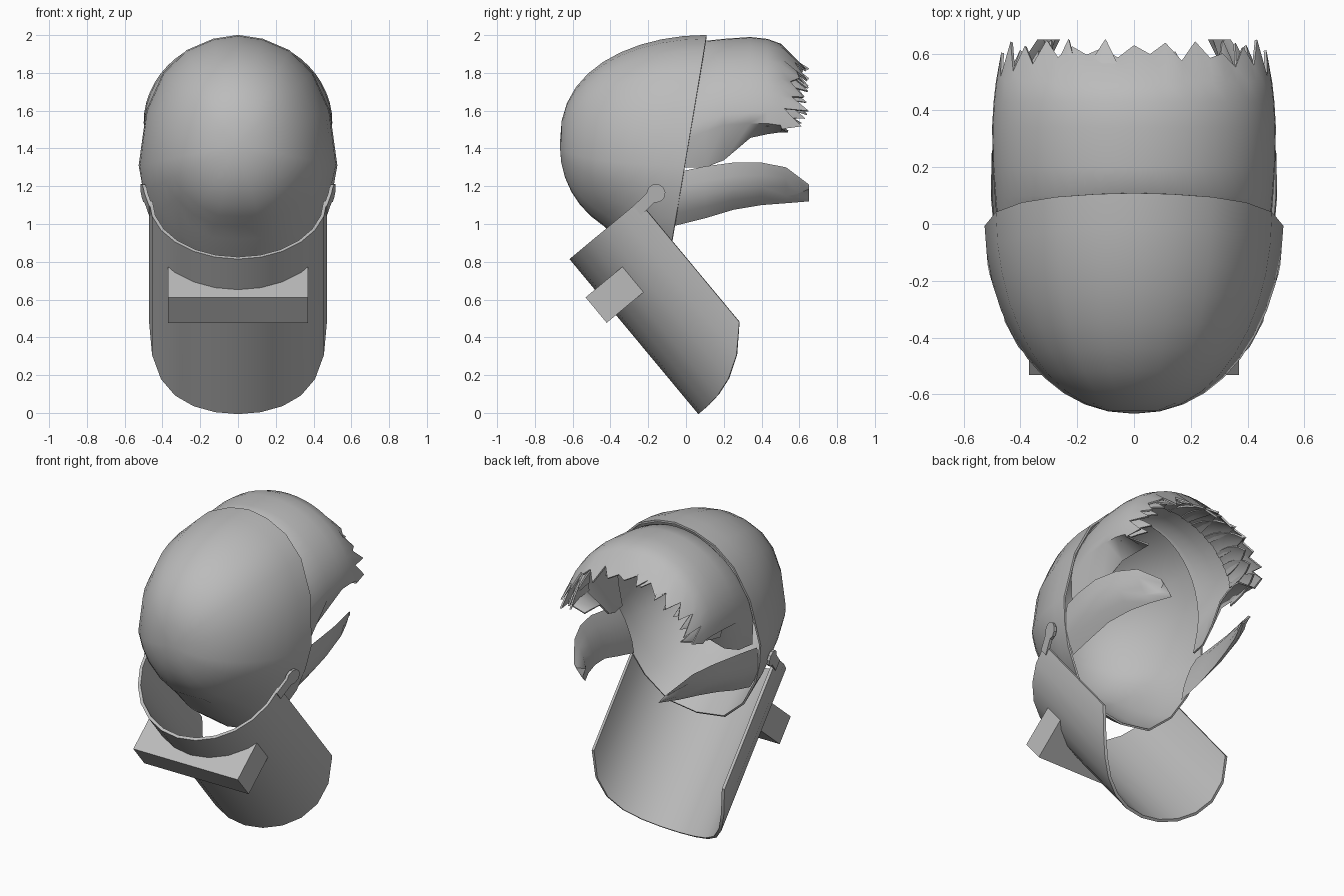
import bpy, bmesh, math, random
from mathutils import Vector

if "Cube" in bpy.data.objects:
    bpy.data.objects.remove(bpy.data.objects["Cube"])

grey = bpy.data.materials.new("plain grey")
grey.use_nodes = True
grey.diffuse_color = (0.5, 0.5, 0.5, 1)
grey.node_tree.nodes["Principled BSDF"].inputs["Base Color"].default_value = (0.5, 0.5, 0.5, 1)


def loft(name, rows, closed=False, caps=False, thick=0, angle=40):
    """Skin a list of point rows into one surface."""
    bm = bmesh.new()
    grid = [[bm.verts.new(p) for p in row] for row in rows]
    n = len(grid[0])
    for a, b in zip(grid, grid[1:]):
        for i in range(n if closed else n - 1):
            j = (i + 1) % n
            bm.faces.new((a[i], a[j], b[j], b[i]))
    if caps:
        bm.faces.new(grid[0])
        bm.faces.new(grid[-1])
    bmesh.ops.remove_doubles(bm, verts=bm.verts, dist=0.0005)
    bmesh.ops.recalc_face_normals(bm, faces=bm.faces)
    mesh = bpy.data.meshes.new(name)
    bm.to_mesh(mesh)
    bm.free()
    mesh.materials.append(grey)
    ob = bpy.data.objects.new(name, mesh)
    bpy.context.collection.objects.link(ob)
    bpy.ops.object.select_all(action="DESELECT")
    ob.select_set(True)
    bpy.context.view_layer.objects.active = ob
    if thick:
        mod = ob.modifiers.new("Thickness", "SOLIDIFY")
        mod.thickness, mod.offset = thick, 0
        bpy.ops.object.modifier_apply(modifier=mod.name)
    bpy.ops.object.shade_smooth_by_angle(angle=math.radians(angle))


def rim_y(z):
    """The cap opening lies on a slightly leaning plane."""
    return 0.11 - 0.168 * (2 - z)


# Rounded cap: rim outline shrinking to a blunt front, tucked in at the nape
half = [(0, 1.995), (.13, 1.975), (.27, 1.915), (.39, 1.8), (.48, 1.6), (.52, 1.31),
        (.495, 1.17), (.45, 1.03), (.35, .86), (.2, .73), (0, .7)]
outline = half + [(-x, z) for x, z in half[-2:0:-1]]
MID, FRONT = 1.42, -.662
rows = []
for k in range(11):
    t = math.radians(9 * k)
    s, c = math.sin(t), max(math.cos(t), 0)
    row = []
    for x, z in outline:
        lean = (z - MID) / math.hypot(x, z - MID)
        if lean > 0:
            f = c ** (.96 - .14 * lean)
        else:
            f = c ** .94 * (1 - .28 * lean * lean * min(1, s / .55))
        row.append((x * f, rim_y(z) * (1 - s) + FRONT * s, MID + (z - MID) * f))
    rows.append(row)
loft("cap", rows, closed=True, thick=0.012)

# Swept fringe: arched shell with a ragged end and a folded lower edge
rng = random.Random(4)
COLS = 26
# y, half width, side height, top height, fold x, fold z
stations = [(None, .478, 1.45, 1.955, .46, 1.3), (.1, .485, 1.49, 1.965, .44, 1.3),
            (.2, .492, 1.525, 1.975, .41, 1.34), (.34, .495, 1.535, 1.985, .37, 1.46),
            (.43, .49, 1.535, 1.975, .35, 1.48), (.5, .482, 1.525, 1.95, .34, 1.49),
            (.61, .465, 1.49, 1.84, .34, 1.49)]
rows = []
for y, w, zb, zt, fx, fz in stations:
    row = []
    for i in range(COLS + 1):
        a = math.pi * i / COLS
        z = zb + (zt - zb) * math.sin(a)
        row.append(Vector((math.cos(a) * w, rim_y(z) - 0.01 if y is None else y, z)))
    rows.append(row)
# Zigzag the last row, with deeper notches at the sides
for i, (p, q) in enumerate(zip(rows[-2], rows[-1])):
    depth = .6 * math.sin(math.pi * i / COLS)
    reach = rng.uniform(.75, 1.4) if i % 2 else rng.uniform(0, .3) + depth
    rows[-1][i] = p.lerp(q, reach)
    rows[-1][i].z += rng.uniform(-.02, .01)
for row, (y, w, zb, zt, fx, fz) in zip(rows, stations):
    yc = rim_y(fz) if y is None else min(y, .54)
    row.insert(0, Vector((fx, yc, fz)))
    row.append(Vector((-fx, yc, fz)))
loft("fringe", rows, thick=0.01, angle=50)

# Pointed tufts layered under the fringe, curling down and inwards
COUNT = 14
for k in range(COUNT):
    mid = math.pi * (k + .5) / COUNT + rng.uniform(-.06, .06)
    reach = rng.uniform(.27, .33)
    twist = rng.uniform(-.12, .12)
    rows = []
    for j in range(6):
        t = j / 5
        width = .17 * (1 - t ** 2.2) + .002
        size = .97 - .13 * t * t
        row = []
        for e in (-1, -.5, 0, .5, 1):
            a = mid + twist * t + e * width
            bulge = size + .02 * (1 - e * e) * (1 - t)
            row.append((.48 * math.cos(a) * bulge, .32 + reach * t,
                        1.52 + .43 * math.sin(a) * bulge - .05 * t * t))
        rows.append(row)
    loft(f"fringe_tuft_{k + 1}", rows, thick=0.01, angle=50)

# Side locks: flattened curved blades leaning inwards, ending in two points
for side, label in ((1, "left"), (-1, "right")):
    rows = []
    # y, top z, bottom z, top x, bottom x, half thickness
    for y, zt, zb, xt, xb, h in ((-.02, 1.28, .99, .49, .41, .03), (.1, 1.305, 1.03, .5, .41, .035),
                                 (.25, 1.325, 1.075, .5, .4, .035), (.4, 1.325, 1.1, .47, .365, .03),
                                 (.53, 1.3, 1.11, .42, .32, .02), (.65, 1.21, 1.12, .34, .26, .006)):
        top, low = Vector((xt, y, zt)), Vector((xb, y, zb))
        if y < 0:
            low.y = -.06
        out = Vector((zt - zb, 0, xb - xt)).normalized()
        row = []
        for f, o in ((0, 0), (.25, .8), (.5, 1.2), (.75, .8), (1, 0), (.75, -.5), (.5, -.6), (.25, -.5)):
            p = top.lerp(low, f) + out * o * h
            if y > .6 and f == .5:
                p.y -= .06
            row.append((p.x * side, p.y, p.z))
        rows.append(row)
    loft(label + "_side_lock", rows, closed=True, caps=True, angle=50)

# Tilted half-round mask: u is depth from its ridge, v runs down its length
R = 0.47


def tilt(x, u, v):
    return (x, -.61 + .77 * u + .64 * v, .82 + .64 * u - .77 * v)


arc = [math.radians(-90 + 15 * i) for i in range(13)]
rows = []
for f in (0, 1):
    row = []
    for a in arc:
        u = R * (1 - math.cos(a))
        row.append(tilt(.462 * math.sin(a), u, f * (1.066 - .236 * (u / R) ** 2.5)))
    rows.append(row)
loft("mask_shell", rows, thick=0.018)

# Round pivot tabs at the upper corners of the mask
tab = [(.43, .065), (.43, 0)]
for i in range(9):
    a = math.radians(-140 + 35 * i)
    tab.append((.565 + .05 * math.cos(a), .025 + .05 * math.sin(a)))
for side, label in ((1, "left"), (-1, "right")):
    rows = [[tilt(side * (x + .25 * (u - .43)), u, v) for u, v in tab] for x in (.453, .471)]
    loft(label + "_pivot_tab", rows, closed=True, caps=True, angle=30)

# Window box, its back fitted to the curve of the mask
B = 0.37
back = [B - B * i / 5 for i in range(11)]
section = [(-B, -.073), (B, -.073)] + [(x, R - math.sqrt(R * R - x * x)) for x in back]
loft("window_box", [[tilt(x, u, v) for x, u in section] for v in (.21, .385)],
     closed=True, caps=True, angle=30)
